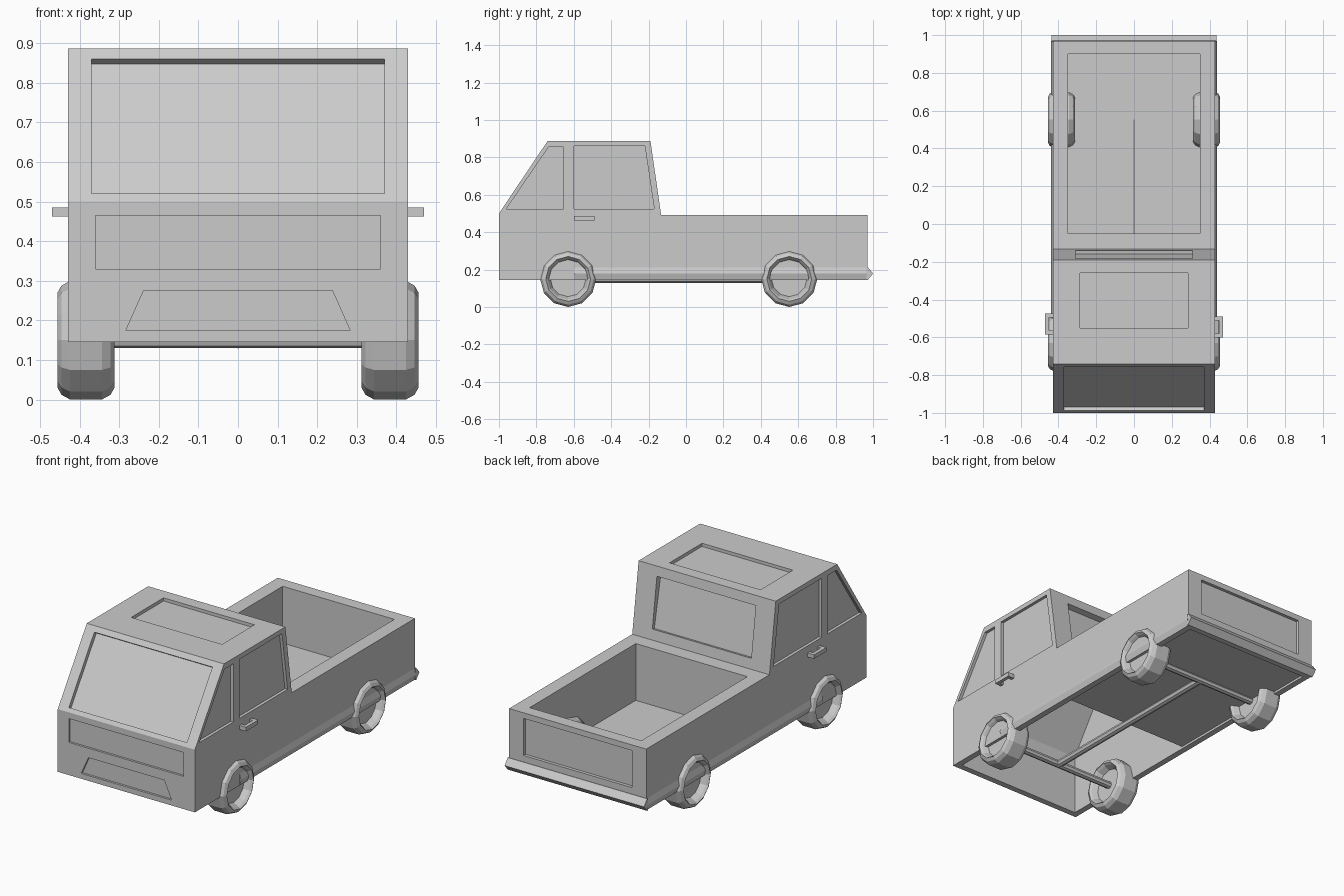
import bpy, bmesh, math
from mathutils import Vector

if "Cube" in bpy.data.objects:
    bpy.data.objects.remove(bpy.data.objects["Cube"])

grey = bpy.data.materials.new("light grey")
grey.diffuse_color = (0.6, 0.6, 0.6, 1)
grey.use_nodes = True
grey.node_tree.nodes["Principled BSDF"].inputs["Base Color"].default_value = grey.diffuse_color


def finish(name, bm):
    bmesh.ops.recalc_face_normals(bm, faces=bm.faces)
    me = bpy.data.meshes.new(name)
    bm.to_mesh(me)
    bm.free()
    me.materials.append(grey)
    ob = bpy.data.objects.new(name, me)
    bpy.context.collection.objects.link(ob)
    return ob


def prism(name, pts, axis, a, b):
    """Extrude a 2D outline along an axis from a to b."""
    place = {'x': lambda p, t: (t, p[0], p[1]),
             'y': lambda p, t: (p[0], t, p[1]),
             'z': lambda p, t: (p[0], p[1], t)}[axis]
    bm = bmesh.new()
    lo = [bm.verts.new(place(p, a)) for p in pts]
    hi = [bm.verts.new(place(p, b)) for p in pts]
    n = len(pts)
    bm.faces.new(lo)
    bm.faces.new(hi[::-1])
    for i in range(n):
        j = (i + 1) % n
        bm.faces.new((lo[i], lo[j], hi[j], hi[i]))
    return finish(name, bm)


def rect(x0, x1, y0, y1):
    return [(x0, y0), (x1, y0), (x1, y1), (x0, y1)]


def panel_cutter(p, q, half, depth=0.018):
    """Slab straddling the profile edge p-q (outside lies left of p->q)."""
    p, q = Vector(p), Vector(q)
    d = (q - p).normalized()
    n = Vector((-d.y, d.x))
    return prism("cutter", [p - n * depth, q - n * depth, q + n * .05, p + n * .05],
                 'x', -half, half)


def lathe(name, profile, centre, segs):
    """Revolve (x, radius) points around an x-parallel axis."""
    bm = bmesh.new()
    rings = []
    for x, r in profile:
        rings.append([bm.verts.new((centre[0] + x,
                                    centre[1] + r * math.sin(2 * math.pi * i / segs),
                                    centre[2] - r * math.cos(2 * math.pi * i / segs)))
                      for i in range(segs)])
    for A, B in zip(rings, rings[1:]):
        for i in range(segs):
            j = (i + 1) % segs
            bm.faces.new((A[i], A[j], B[j], B[i]))
    bm.faces.new(rings[0])
    bm.faces.new(rings[-1][::-1])
    return finish(name, bm)


# Body: side profile with cab and bed
body = prism("truck_body", [(-1, .145), (-1, .5), (-.74, .887), (-.19, .887), (-.133, .492),
                            (.97, .492), (.97, .145)], 'x', -.43, .43)

cutters = [
    # open underside and hollow cab
    prism("cutter", [(-.965, .1), (-.965, .49), (-.72, .852), (-.22, .852), (-.168, .46),
                     (-.07, .46), (-.07, .158), (.94, .158), (.94, .1)], 'x', -.395, .395),
    # load bed
    prism("cutter", rect(-.35, .35, -.05, .9), 'z', .17, .7),
    # windshield, roof panel, back window, tailgate, grille
    panel_cutter((-.9865, .52), (-.758, .86), .37, .022),
    panel_cutter((-.55, .887), (-.26, .887), .285),
    panel_cutter((-.1985, .83), (-.1415, .55), .31),
    panel_cutter((.97, .46), (.97, .25), .34),
    panel_cutter((-1, .33), (-1, .465), .36, .012),
    # lower front intake
    prism("cutter", [(-.283, .175), (.283, .175), (.238, .276), (-.238, .276)], 'y', -1.1, -.988),
]
# Side windows, both sides
for s in (-1, 1):
    for pts in ([(-.96, .525), (-.655, .525), (-.655, .855), (-.735, .855)],
                [(-.6, .525), (-.17, .525), (-.22, .86), (-.6, .86)]):
        cutters.append(prism("cutter", pts, 'x', *sorted((s * .413, s * .5))))

bpy.context.view_layer.objects.active = body
for c in cutters:
    m = body.modifiers.new("cut", 'BOOLEAN')
    m.operation = 'DIFFERENCE'
    m.solver = 'EXACT'
    m.object = c
    bpy.ops.object.modifier_apply(modifier=m.name)
    bpy.data.objects.remove(c)

# Rear bumper and side sills
prism("rear_bumper", [(.965, .145), (.965, .213), (.972, .213), (1, .178), (.972, .145)],
      'x', -.437, .437)
for s, side in ((-1, "left"), (1, "right")):
    prism("sill_" + side, [(s * .425, .147), (s * .43, .147), (s * .439, .178),
                           (s * .43, .21), (s * .425, .21)], 'y', -.6, .97)
    # Door handle: bar on two posts
    y = -.545 if s > 0 else -.53
    prism("door_handle_" + side, [(s * .425, y - .055), (s * .47, y - .055), (s * .47, y + .055),
                                  (s * .425, y + .055), (s * .425, y + .035), (s * .45, y + .035),
                                  (s * .45, y - .035), (s * .425, y - .035)], 'z', .462, .485)

# Wheels with recessed rims on both faces
tyre = [(-.03, .095), (-.06, .11), (-.072, .12), (-.062, .138), (-.04, .15),
        (.04, .15), (.062, .138), (.072, .12), (.06, .11), (.03, .095)]
for y, end in ((-.63, "front"), (.552, "rear")):
    for s, side in ((-1, "left"), (1, "right")):
        lathe("wheel_%s_%s" % (end, side), tyre, (s * .384, y, .15), 12)
    lathe(end + "_axle", [(-.36, .02), (.36, .02)], (0, y, .15), 8)

# Drive shaft joining the axles
prism("drive_shaft", [(.021 * math.cos(a * math.pi / 4), .15 + .021 * math.sin(a * math.pi / 4))
                      for a in range(8)], 'y', -.63, .552)
